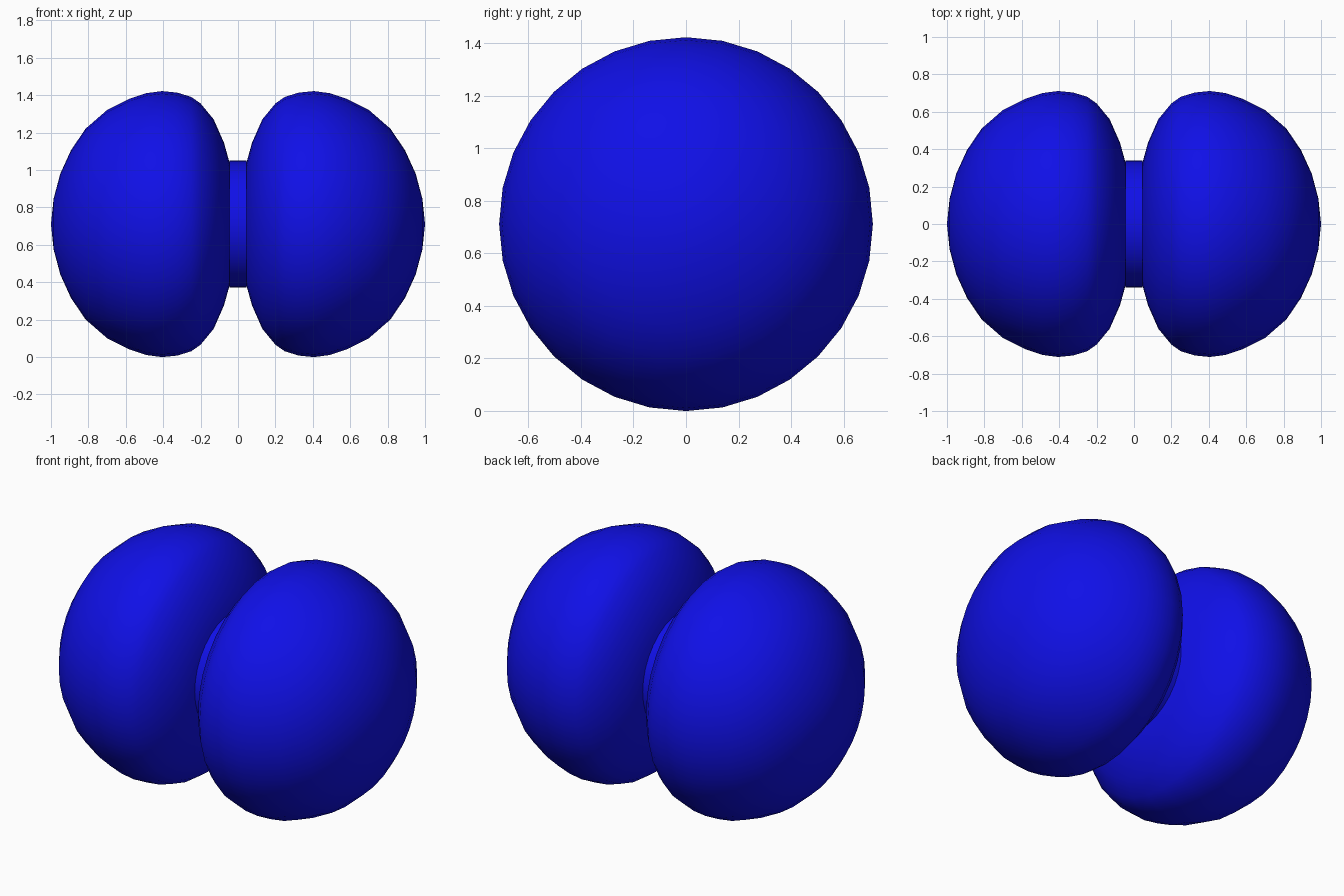
import bpy, bmesh, math

if "Cube" in bpy.data.objects:
    bpy.data.objects.remove(bpy.data.objects["Cube"])

SEGMENTS = 32
RADIUS = 0.711

blue = bpy.data.materials.new("glossy blue")
blue.diffuse_color = (0.005, 0.005, 0.8, 1)
blue.use_nodes = True
blue.node_tree.nodes["Principled BSDF"].inputs["Base Color"].default_value = blue.diffuse_color


def lathe_x(name, profile, side=1):
    """Spin (x, radius) points around the x axis; end points become poles or rims."""
    bm = bmesh.new()
    rings = []
    for x, r in profile:
        if r == 0:
            rings.append([bm.verts.new((side * x, 0, RADIUS))])
        else:
            rings.append([bm.verts.new((side * x,
                                        r * math.sin(2 * math.pi * i / SEGMENTS),
                                        RADIUS + r * math.cos(2 * math.pi * i / SEGMENTS)))
                          for i in range(SEGMENTS)])
    for a, b in zip(rings, rings[1:]):
        for i in range(SEGMENTS):
            j = (i + 1) % SEGMENTS
            if len(a) == 1:
                bm.faces.new((a[0], b[i], b[j]))
            elif len(b) == 1:
                bm.faces.new((a[i], b[0], a[j]))
            else:
                bm.faces.new((a[i], b[i], b[j], a[j]))
    bmesh.ops.recalc_face_normals(bm, faces=bm.faces)
    for f in bm.faces:
        f.smooth = True
    mesh = bpy.data.meshes.new(name)
    bm.to_mesh(mesh)
    bm.free()
    mesh.materials.append(blue)
    obj = bpy.data.objects.new(name, mesh)
    bpy.context.collection.objects.link(obj)
    return obj


# Domed half: inner face, rounded rim, outer dome
half = [(0.037, 0), (0.037, 0.2), (0.043, 0.32), (0.075, 0.435), (0.13, 0.56),
        (0.20, 0.645), (0.25, 0.68), (0.325, 0.703), (0.406, RADIUS), (0.49, 0.70),
        (0.58, 0.67), (0.70, 0.61), (0.815, 0.51), (0.893, 0.395), (0.95, 0.27),
        (0.986, 0.135), (1.0, 0)]
lathe_x("right_half", half)
lathe_x("left_half", half, -1)

# Axle joining the two halves
axle = lathe_x("axle", [(-0.045, 0.34), (0.045, 0.34)])
